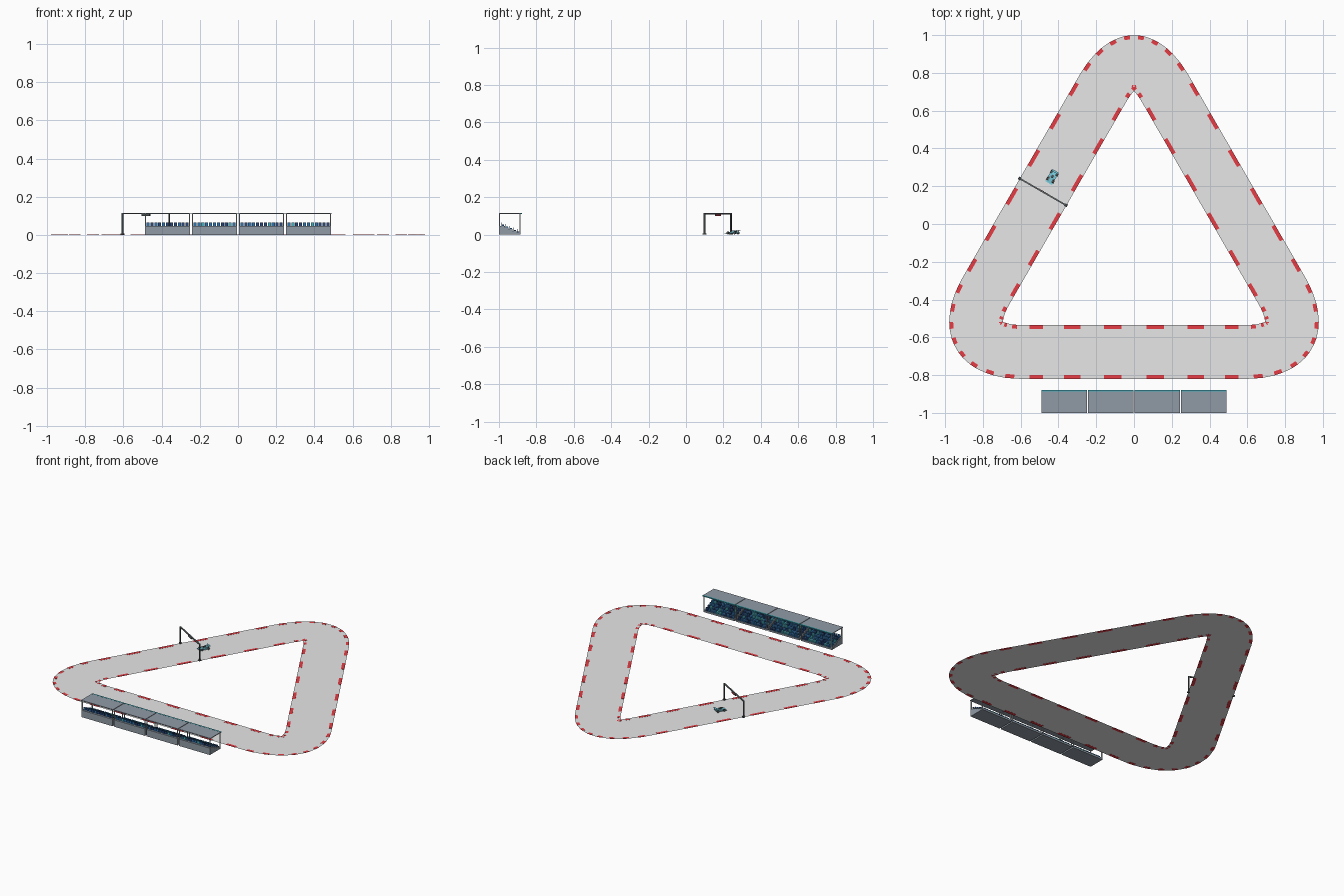
import bpy, bmesh, random
from math import cos, sin, radians
from mathutils import Vector, Matrix

random.seed(4)
cube = bpy.data.objects.get("Cube")
if cube:
    bpy.data.objects.remove(cube)


def material(name, rgb):
    m = bpy.data.materials.new(name)
    m.use_nodes = True
    m.diffuse_color = (*rgb, 1)
    m.node_tree.nodes["Principled BSDF"].inputs["Base Color"].default_value = (*rgb, 1)
    return m


asphalt = material("asphalt grey", (0.8, 0.8, 0.8))
red = material("kerb red", (0.8, 0.045, 0.06))
slate = material("slate grey", (0.28, 0.33, 0.38))
steel = material("steel grey", (0.55, 0.58, 0.6))
iron = material("iron grey", (0.15, 0.17, 0.18))
dark = material("dark grey", (0.075, 0.085, 0.09))
teal = material("teal", (0.06, 0.42, 0.5))
blue = material("seat blue", (0.03, 0.17, 0.42))
navy = material("seat navy", (0.02, 0.06, 0.19))
cyan = material("car cyan", (0.2, 0.64, 0.76))


def finish(name, bm, mat, loc=(0, 0, 0), turn=0):
    mesh = bpy.data.meshes.new(name)
    bm.to_mesh(mesh)
    bm.free()
    mesh.materials.append(mat)
    obj = bpy.data.objects.new(name, mesh)
    obj.location = loc
    obj.rotation_euler.z = radians(turn)
    bpy.context.collection.objects.link(obj)
    return obj


def boxes(name, mat, parts, loc=(0, 0, 0), turn=0):
    """One object made of boxes given as (centre, size)."""
    bm = bmesh.new()
    for centre, size in parts:
        bmesh.ops.create_cube(bm, size=1, matrix=Matrix.Translation(centre) @ Matrix.Diagonal((*size, 1)))
    return finish(name, bm, mat, loc, turn)


def extrude(bm, faces, vec):
    ext = bmesh.ops.extrude_face_region(bm, geom=faces)["geom"]
    bmesh.ops.translate(bm, vec=vec, verts=[v for v in ext if isinstance(v, bmesh.types.BMVert)])
    bmesh.ops.recalc_face_normals(bm, faces=bm.faces)


def prism(name, mat, profile, x0, x1, loc=(0, 0, 0), turn=0):
    """Extrude a (y, z) profile along x."""
    bm = bmesh.new()
    face = bm.faces.new([bm.verts.new((x0, y, z)) for y, z in profile])
    extrude(bm, [face], (x1 - x0, 0, 0))
    return finish(name, bm, mat, loc, turn)


# Track: triangle with curved corners (angle, setback, handle), offset inwards for each edge
MIDDLE, REACH, WIDTH, KERB = Vector((0, -0.117)), 1.405, 0.285, 0.021
CORNERS = [(90, 0.575, 0.323), (210, 0.618, 0.335), (330, 0.618, 0.335)]


def steps(dashes):
    return [0] + [(i + f) / dashes for i in range(dashes) for f in (0.29, 0.71)]


def polar(angle, r):
    return Vector((cos(radians(angle)), sin(radians(angle)))) * r


def bezier(a, b, c, d, t):
    s = 1 - t
    return a * s**3 + b * 3 * s * s * t + c * 3 * s * t * t + d * t**3


def corner_point(k, t, inset):
    angle, setback, handle = CORNERS[k % 3]
    tip = MIDDLE + polar(angle, REACH)
    before, after = polar(angle - 150, 1), polar(angle + 150, 1)
    a, b = tip + before * setback, tip + before * (setback - handle)
    c, d = tip + after * (setback - handle), tip + after * setback
    slope = ((b - a) * (1 - t)**2 + (c - b) * 2 * (1 - t) * t + (d - c) * t * t).normalized()
    return bezier(a, b, c, d, t) + Vector((-slope.y, slope.x)) * inset


def ring(inset):
    """Edge points, each with a flag that tells if a kerb block starts there."""
    pts = []
    for k in range(3):
        start, end = corner_point(k, 1, inset), corner_point(k + 1, 0, inset)
        pull = (end - start).normalized() * 0.3
        pts += [(corner_point(k, t, inset), i % 2) for i, t in enumerate(steps(8))]
        pts += [(bezier(start, start + pull, end - pull, end, t), i % 2) for i, t in enumerate(steps(6))]
    return pts


def band(name, mat, inset_a, inset_b, z, kerb_height=0):
    bm = bmesh.new()
    edge = ring(inset_a)
    a, b = ([bm.verts.new((p.x, p.y, z)) for p, _ in ring(i)] for i in (inset_a, inset_b))
    for i, (_, block) in enumerate(edge):
        if block or not kerb_height:
            j = (i + 1) % len(edge)
            bm.faces.new((a[i], a[j], b[j], b[i]))
    bmesh.ops.delete(bm, geom=[v for v in bm.verts if not v.link_faces], context="VERTS")
    if kerb_height:
        extrude(bm, bm.faces[:], (0, 0, kerb_height))
    bm.normal_update()
    if not kerb_height:
        bmesh.ops.reverse_faces(bm, faces=[f for f in bm.faces if f.normal.z < 0])
    finish(name, bm, mat)


band("track", asphalt, 0, WIDTH, 0.0008)
band("outer_kerb", red, 0, KERB, 0, 0.0016)
band("inner_kerb", red, WIDTH - KERB, WIDTH, 0, 0.0016)

# Grandstands: four stepped stands facing the track
ROWS, SEATS, HALF = 5, 11, 0.118
BACK, FRONT = -1.0, -0.885
depth, rise = (FRONT - BACK) / (ROWS + 0.5), 0.009
for s in range(4):
    x = -0.369 + 0.246 * s
    profile = [(BACK, 0), (FRONT, 0)]
    seats = {teal: [], blue: [], navy: []}
    for row in range(ROWS):
        y = FRONT - row * depth
        z = 0.011 + row * rise
        profile += [(y, z), (y - depth, z)]
        for i in range(SEATS):
            sx = (i - (SEATS - 1) / 2) * 0.0205
            mat = random.choice((teal, blue, blue, navy, navy))
            seats[mat] += [((sx, y - depth * 0.45, z + 0.003), (0.016, 0.011, 0.006)),
                           ((sx, y - depth * 0.82, z + 0.009), (0.016, 0.003, 0.018))]
    profile.append((BACK, profile[-1][1]))
    prism(f"stand_steps_{s + 1}", slate, profile, -HALF, HALF, (x, 0, 0))
    for mat, parts in seats.items():
        boxes(f"{mat.name}_seats_{s + 1}", mat, parts, (x, 0, 0))
    boxes(f"stand_posts_{s + 1}", steel,
          [((sx * (HALF - 0.003), y, 0.056), (0.005, 0.005, 0.112))
           for sx in (-1, 1) for y in (BACK + 0.004, FRONT - 0.003)], (x, 0, 0))
    boxes(f"stand_roof_{s + 1}", slate, [((0, -0.944, 0.1125), (0.242, 0.112, 0.005))], (x, 0, 0))
    boxes(f"roof_trim_{s + 1}", teal, [((0, -0.883, 0.1125), (0.242, 0.01, 0.006))], (x, 0, 0))

# Start gantry across the left straight, lamps towards the car
place = dict(loc=(-0.4825, 0.17, 0), turn=-30)
boxes("gantry_posts", dark,
      [((sx * 0.141, 0, 0.056), (0.007, 0.007, 0.112)) for sx in (-1, 1)]
      + [((sx * 0.141, 0, 0.003), (0.016, 0.016, 0.006)) for sx in (-1, 1)], **place)
boxes("gantry_beam", iron, [((0, 0, 0.112), (0.289, 0.008, 0.007))], **place)
boxes("signal_box", dark, [((0, 0, 0.104), (0.05, 0.008, 0.011))], **place)
boxes("signal_lamps", red,
      [((i * 0.011, 0.0045, 0.104), (0.008, 0.002, 0.008)) for i in range(-2, 3)], **place)

# Race car, nose towards the gantry
place = dict(loc=(-0.433, 0.25, 0.002), turn=-30)
prism("car_body", cyan,
      [(-0.034, 0.004), (0.03, 0.004), (0.03, 0.014), (0.008, 0.018), (-0.006, 0.012), (-0.034, 0.007)],
      -0.011, 0.011, **place)
boxes("car_side_pods", cyan, [((sx * 0.015, 0.003, 0.008), (0.01, 0.026, 0.008)) for sx in (-1, 1)], **place)
boxes("car_wings", cyan, [((0, -0.034, 0.005), (0.042, 0.009, 0.003)),
                          ((0, 0.031, 0.022), (0.038, 0.01, 0.003))], **place)
boxes("car_wing_supports", dark, [((sx * 0.008, 0.029, 0.016), (0.002, 0.004, 0.012)) for sx in (-1, 1)], **place)
boxes("car_cockpit", dark, [((0, 0.002, 0.016), (0.012, 0.016, 0.009))], **place)
bm = bmesh.new()
for sx in (-1, 1):
    for y in (-0.02, 0.022):
        bmesh.ops.create_cone(bm, cap_ends=True, segments=12, radius1=0.0075, radius2=0.0075, depth=0.009,
                              matrix=Matrix.Translation((sx * 0.0175, y, 0.0075)) @ Matrix.Rotation(radians(90), 4, "Y"))
finish("car_wheels", bm, dark, **place)
